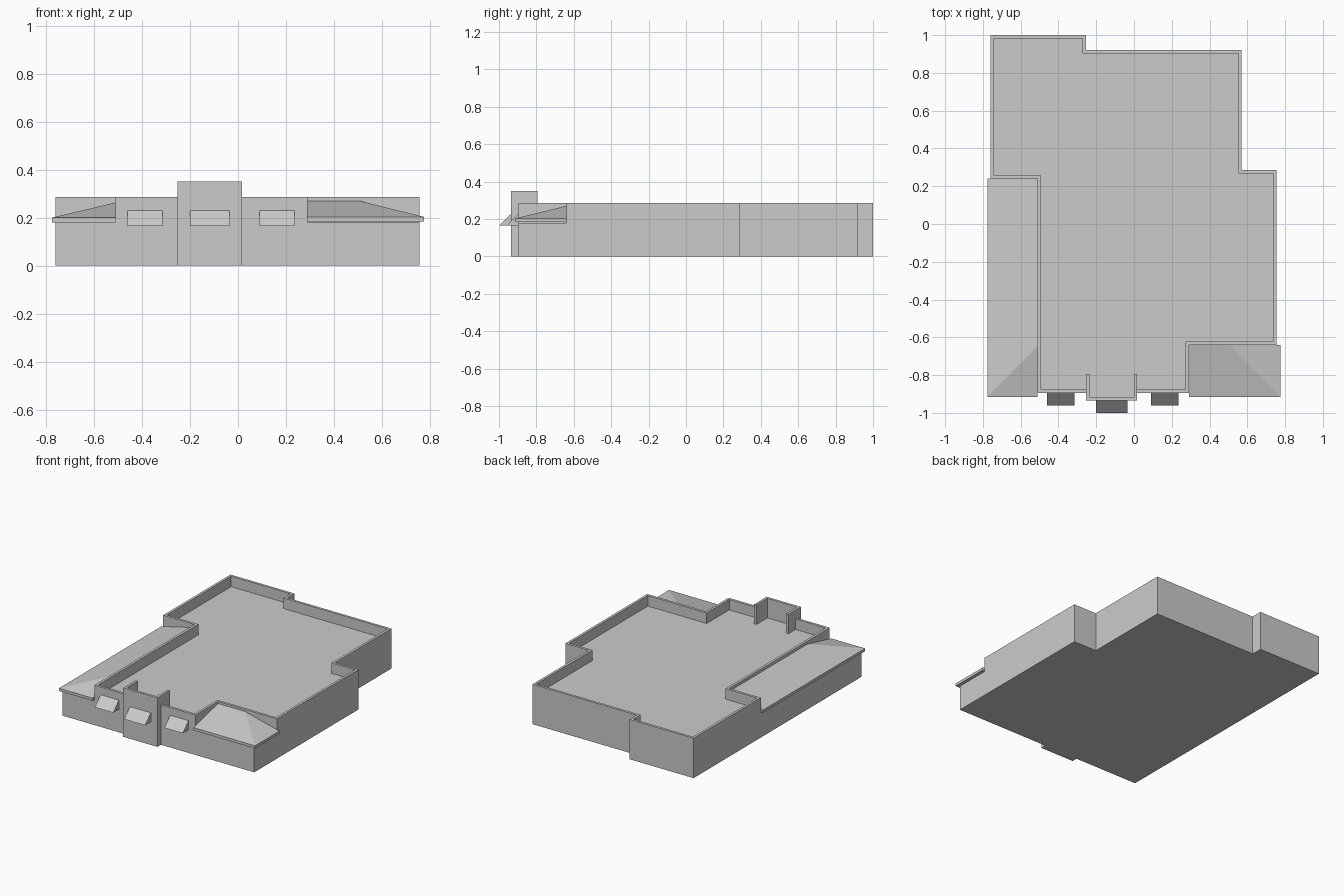
import bpy
import bmesh
from mathutils import Vector

cube = bpy.data.objects.get("Cube")
if cube:
    bpy.data.objects.remove(cube, do_unlink=True)

GREY = (0.6, 0.6, 0.6, 1.0)
plaster = bpy.data.materials.new("plain grey")
plaster.use_nodes = True
plaster.diffuse_color = GREY
plaster.node_tree.nodes["Principled BSDF"].inputs["Base Color"].default_value = GREY

WALL = 0.018      # parapet thickness
EAVE = 0.18       # underside of the side roofs
ROOF = 0.21       # flat roof deck
PARAPET = 0.285
TOWER = 0.35


def finish(name, bm):
    bmesh.ops.recalc_face_normals(bm, faces=bm.faces)
    mesh = bpy.data.meshes.new(name)
    bm.to_mesh(mesh)
    bm.free()
    mesh.materials.append(plaster)
    obj = bpy.data.objects.new(name, mesh)
    bpy.context.collection.objects.link(obj)
    return obj


def prism(outline, z0, z1):
    """Extruded outline; returns the bmesh and its top face."""
    bm = bmesh.new()
    low = [bm.verts.new((x, y, z0)) for x, y in outline]
    high = [bm.verts.new((x, y, z1)) for x, y in outline]
    n = len(outline)
    for i in range(n):
        j = (i + 1) % n
        bm.faces.new((low[i], low[j], high[j], high[i]))
    bm.faces.new(low[::-1])
    top = bm.faces.new(high)
    bm.normal_update()
    return bm, top


def hull(name, points):
    bm = bmesh.new()
    for p in points:
        bm.verts.new(p)
    bmesh.ops.convex_hull(bm, input=bm.verts[:])
    bmesh.ops.dissolve_limit(bm, angle_limit=0.01, verts=bm.verts[:], edges=bm.edges[:])
    return finish(name, bm)


# Outlines run counter-clockwise
tower_front = [(-0.253, -0.895), (-0.253, -0.935), (0.017, -0.935), (0.017, -0.895)]
rear = [(0.755, 0.285), (0.57, 0.285), (0.57, 0.92),
        (-0.255, 0.92), (-0.255, 1.0), (-0.76, 1.0)]
ground_outline = [(-0.76, -0.895)] + tower_front + [(0.755, -0.895)] + rear
upper_outline = ([(-0.51, -0.895)] + tower_front
                 + [(0.29, -0.895), (0.29, -0.64), (0.755, -0.64)]
                 + rear + [(-0.76, 0.24), (-0.51, 0.24)])

# Lower walls
bm, top = prism(ground_outline, 0, EAVE)
finish("lower_walls", bm)

# Parapet with the sunken flat roof
bm, top = prism(upper_outline, EAVE, PARAPET)
bmesh.ops.inset_region(bm, faces=[top], thickness=WALL, use_even_offset=True)
deck = bmesh.ops.extrude_discrete_faces(bm, faces=[top])["faces"][0]
bmesh.ops.translate(bm, verts=deck.verts[:], vec=Vector((0, 0, ROOF - PARAPET)))
finish("parapet_and_flat_roof", bm)

# Raised entrance wall, U-shaped in plan
x0, x1, y0, y1 = -0.253, 0.017, -0.935, -0.795
bm, top = prism([(x0, y0), (x1, y0), (x1, y1), (x1 - WALL, y1),
                 (x1 - WALL, y0 + WALL), (x0 + WALL, y0 + WALL),
                 (x0 + WALL, y1), (x0, y1)], ROOF - 0.01, TOWER)
finish("entrance_tower_wall", bm)


# Hipped side roofs with a fascia
def side_roof(name, xs, ys, z, ridge):
    box = [(x, y, h) for x in xs for y in ys for h in (z, z + 0.02)]
    hull(name, box + ridge)


side_roof("right_side_roof", (-0.775, -0.51), (-0.915, 0.24), EAVE,
          [(-0.51, -0.645, 0.263), (-0.51, 0.24, 0.263)])
side_roof("left_corner_roof", (0.29, 0.775), (-0.915, -0.64), EAVE + 0.003,
          [(0.29, -0.64, 0.27), (0.505, -0.64, 0.27)])

# Wedge awnings
for name, ax0, ax1, wall_y in (("right_awning", -0.46, -0.315, -0.895),
                               ("entrance_awning", -0.2, -0.035, -0.935),
                               ("left_awning", 0.09, 0.235, -0.895)):
    hull(name, [(x, wall_y + dy, z) for x in (ax0, ax1)
                for dy, z in ((0, 0.165), (0, 0.23), (-0.065, 0.165))])
